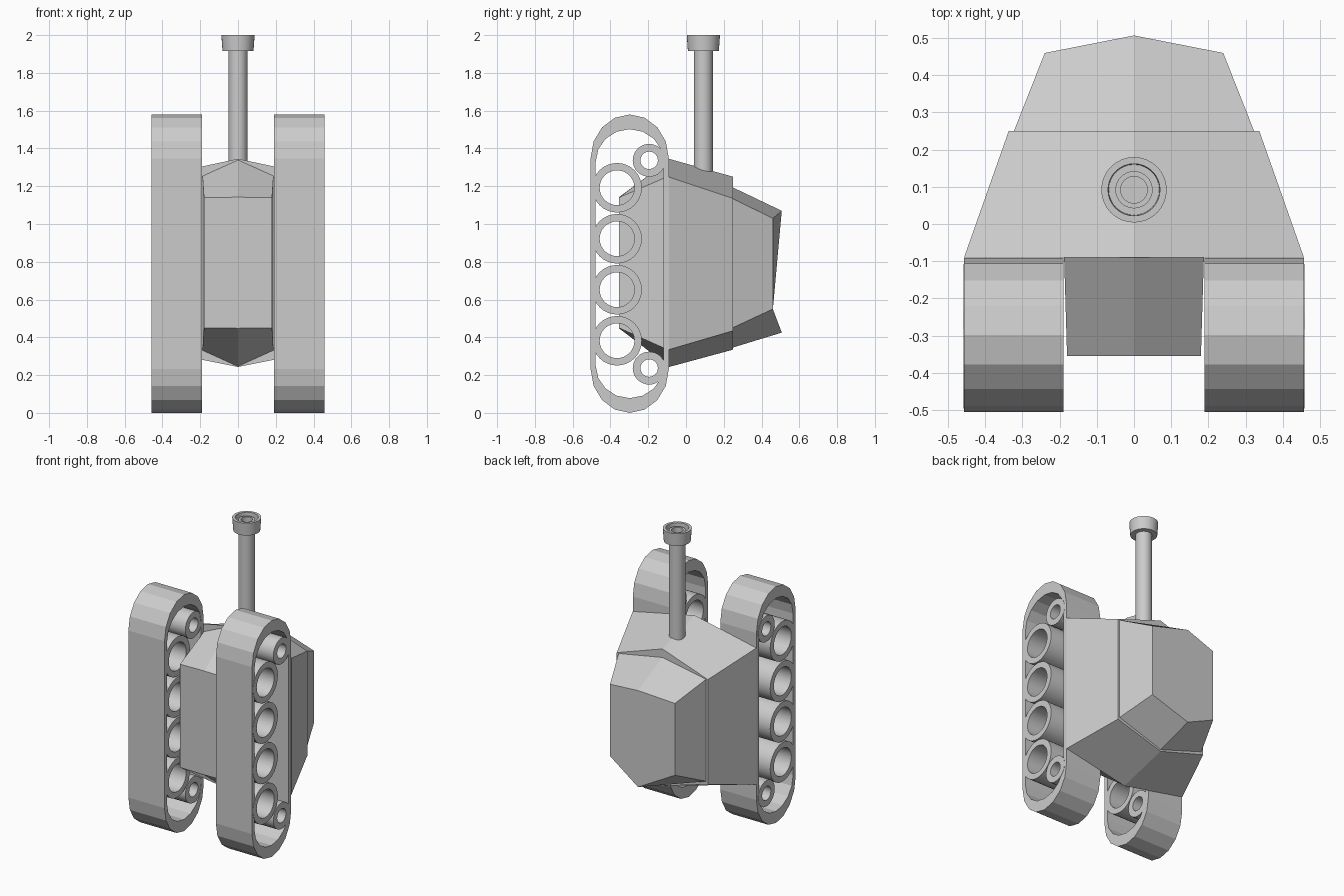
import bpy, bmesh
from math import cos, sin, pi, radians

if "Cube" in bpy.data.objects:
    bpy.data.objects.remove(bpy.data.objects["Cube"])


def finish(bm, name, smooth=False):
    bmesh.ops.recalc_face_normals(bm, faces=bm.faces)
    me = bpy.data.meshes.new(name)
    bm.to_mesh(me)
    bm.free()
    ob = bpy.data.objects.new(name, me)
    bpy.context.collection.objects.link(ob)
    if smooth:
        bpy.ops.object.select_all(action='DESELECT')
        ob.select_set(True)
        bpy.context.view_layer.objects.active = ob
        bpy.ops.object.shade_smooth_by_angle(angle=radians(35))
    return ob


def loft(name, rings, cap=True, wrap=False, smooth=False):
    """Bridge rings of equal length; cap the ends or join last to first."""
    bm = bmesh.new()
    vs = [[bm.verts.new(p) for p in r] for r in rings]
    n = len(vs[0])
    pairs = list(zip(vs, vs[1:])) + ([(vs[-1], vs[0])] if wrap else [])
    for a, b in pairs:
        for i in range(n):
            j = (i + 1) % n
            bm.faces.new((a[i], a[j], b[j], b[i]))
    if cap and not wrap:
        bm.faces.new(vs[0])
        bm.faces.new(vs[-1])
    return finish(bm, name, smooth)


def section(y, w, bot_c, bot, top, top_c, y_c=None):
    """Hexagonal hull section: corners at +-w, ridge points on the centre."""
    yc = y if y_c is None else y_c
    return [(0, yc, bot_c), (w, y, bot), (w, y, top),
            (0, yc, top_c), (-w, y, top), (-w, y, bot)]


def tube_x(name, outer, inner, x0, x1, smooth=False):
    """Open loop with wall thickness, extruded along x."""
    at = lambda pts, x: [(x, y, z) for y, z in pts]
    return loft(name, [at(outer, x0), at(outer, x1), at(inner, x1), at(inner, x0)],
                wrap=True, smooth=smooth)


def stadium(hy, z_lo, z_hi, rise, seg=8):
    """Upright track outline with elliptical ends."""
    arc = [pi * i / seg for i in range(seg + 1)]
    return ([(-0.298 + hy * cos(a), z_hi + rise * sin(a)) for a in arc] +
            [(-0.298 - hy * cos(a), z_lo - rise * sin(a)) for a in arc])


def circle(y, z, r, n=32):
    return [(y + r * cos(2 * pi * i / n), z + r * sin(2 * pi * i / n)) for i in range(n)]


# Hull: nose between the tracks, wide middle, tapered end
loft("hull_nose", [section(-0.355, 0.18, 0.448, 0.45, 1.14, 1.142),
                   section(-0.088, 0.188, 0.245, 0.33, 1.255, 1.34)])
loft("hull_middle", [section(-0.09, 0.457, 0.243, 0.335, 1.248, 1.345),
                     section(0.25, 0.337, 0.335, 0.435, 1.135, 1.25)])
loft("hull_end", [section(0.245, 0.325, 0.345, 0.45, 1.135, 1.195),
                  section(0.46, 0.24, 0.425, 0.55, 1.03, 1.07, 0.507)])

# Tracks and wheels on both sides
for side, s in (("right", 1), ("left", -1)):
    tube_x(side + "_track", stadium(0.207, 0.232, 1.348, 0.232),
           stadium(0.18, 0.25, 1.33, 0.172), s * 0.19, s * 0.457)
    wheels = [(-0.365, 0.382 + 0.27 * i, 0.131, 0.092) for i in range(4)]
    wheels += [(-0.195, z, 0.087, 0.046) for z in (0.237, 1.337)]
    for i, (y, z, ro, ri) in enumerate(wheels):
        tube_x(f"{side}_wheel_{i + 1}", circle(y, z, ro), circle(y, z, ri),
               s * 0.192, s * 0.4585, smooth=True)

# Upright barrel with a hollow flared muzzle
profile = [(0.05, 1.2), (0.05, 1.915), (0.082, 1.915), (0.088, 2.0), (0.07, 2.0),
           (0.068, 1.955), (0.05, 1.955), (0.05, 1.985), (0.036, 1.985), (0.036, 1.75)]
loft("barrel", [[(x, y + 0.092, z) for x, y in circle(0, 0, r)] for r, z in profile],
     smooth=True)
